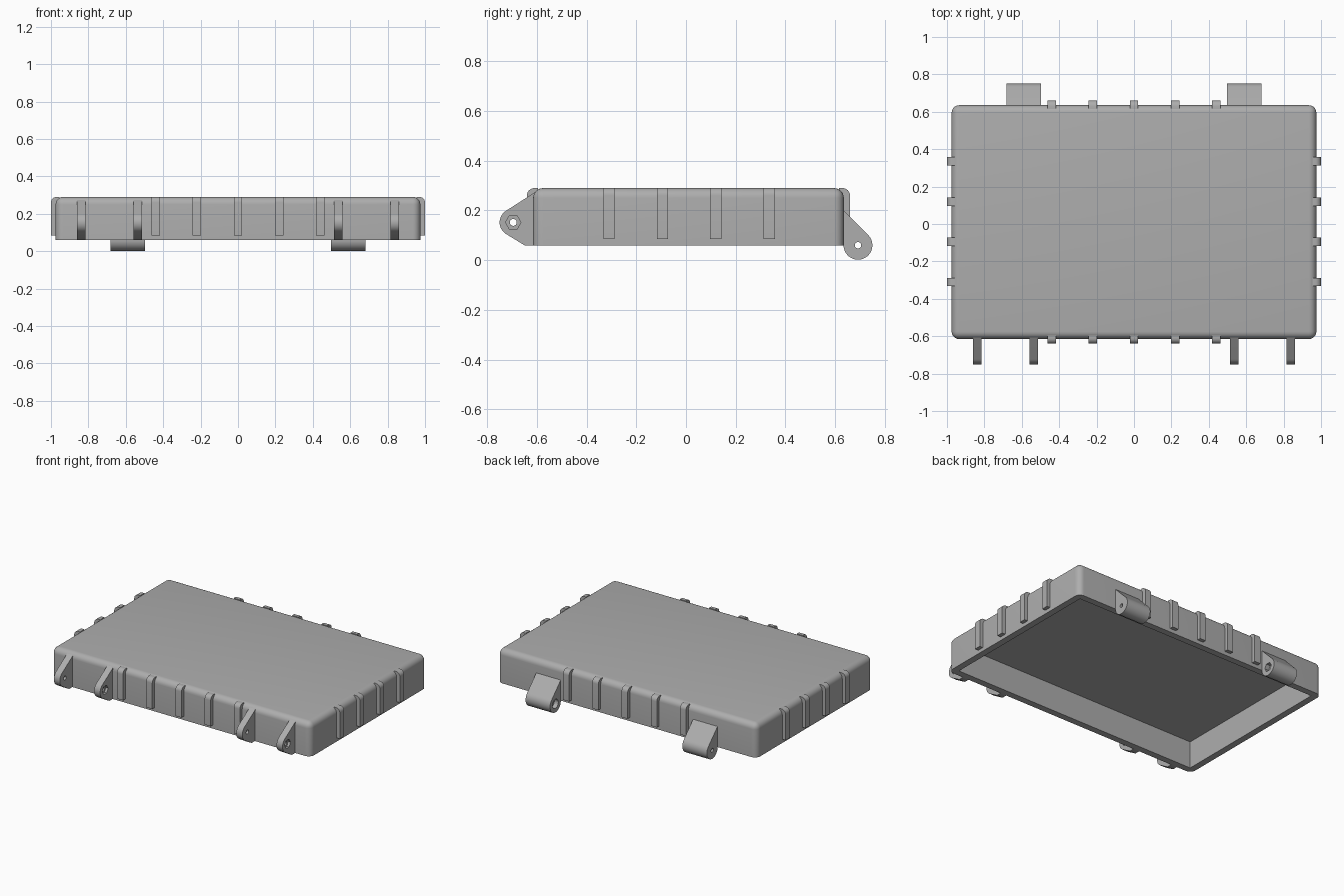
import bpy, bmesh, math

default = bpy.data.objects.get("Cube")
if default:
    bpy.data.objects.remove(default)

grey = bpy.data.materials.new("plain grey")
grey.use_nodes = True
COLOUR = (0.42, 0.42, 0.42, 1)
grey.diffuse_color = COLOUR
grey.node_tree.nodes["Principled BSDF"].inputs["Base Color"].default_value = COLOUR


def finish(bm, name):
    bmesh.ops.recalc_face_normals(bm, faces=bm.faces)
    mesh = bpy.data.meshes.new(name)
    bm.to_mesh(mesh)
    bm.free()
    mesh.materials.append(grey)
    ob = bpy.data.objects.new(name, mesh)
    bpy.context.collection.objects.link(ob)
    return ob


def smooth(ob):
    bpy.ops.object.select_all(action='DESELECT')
    ob.select_set(True)
    bpy.context.view_layer.objects.active = ob
    bpy.ops.object.shade_smooth_by_angle(angle=math.radians(35))


def cut(ob, cutter):
    mod = ob.modifiers.new("cut", 'BOOLEAN')
    mod.operation, mod.solver, mod.object = 'DIFFERENCE', 'EXACT', cutter
    bpy.context.view_layer.objects.active = ob
    bpy.ops.object.modifier_apply(modifier=mod.name)
    bpy.data.objects.remove(cutter)


def box(name, lo, hi, radius=0):
    """Box whose edges, except the bottom ring, are rounded."""
    bm = bmesh.new()
    bmesh.ops.create_cube(bm, size=1)
    for v in bm.verts:
        v.co = [(a + b) / 2 + c * (b - a) for a, b, c in zip(lo, hi, v.co)]
    if radius:
        edges = [e for e in bm.edges if max(v.co.z for v in e.verts) > lo[2] + 0.01]
        bmesh.ops.bevel(bm, geom=edges, offset=radius, segments=6,
                        profile=0.5, affect='EDGES')
    return finish(bm, name)


def prism(name, profile, x0, x1):
    """Extrude a (y, z) outline along x."""
    bm = bmesh.new()
    face = bm.faces.new([bm.verts.new((x0, y, z)) for y, z in profile])
    new = bmesh.ops.extrude_face_region(bm, geom=[face])["geom"]
    bmesh.ops.translate(bm, vec=(x1 - x0, 0, 0),
                        verts=[g for g in new if isinstance(g, bmesh.types.BMVert)])
    return finish(bm, name)


def arc(cy, cz, r, start, end, n):
    angles = [math.radians(start + (end - start) * i / n) for i in range(n + 1)]
    return [(cy + r * math.cos(a), cz + r * math.sin(a)) for a in angles]


def drill(ob, cy, cz, r, x0, x1, sides):
    cut(ob, prism("drill", arc(cy, cz, r, 0, 360, sides)[:-1], x0, x1))


# Tray: rounded lid shell, open underneath
X, FRONT, BACK, BASE, TOP, WALL = 0.975, -0.615, 0.635, 0.06, 0.29, 0.045
tray = box("tray_shell", (-X, FRONT, BASE), (X, BACK, TOP), 0.04)
cut(tray, box("cavity", (-X + WALL, FRONT + WALL, BASE - 0.1),
              (X - WALL, BACK - WALL, TOP - WALL)))
smooth(tray)

# Ribs: rounded upper corner, standing off each wall
def rib(name, wall, turn, along):
    outline = [(wall - 0.02, TOP), (wall - 0.02, 0.085), (wall + 0.025, 0.085)]
    outline += arc(wall - 0.005, TOP - 0.03, 0.03, 0, 90, 6)
    ob = prism(name, outline, -0.0225, 0.0225)
    ob.rotation_euler.z = math.radians(turn)
    ob.location = along
    smooth(ob)


for i in range(5):
    x = 0.22 * (i - 2)
    rib("back_rib", BACK, 0, (x, 0, 0))
    rib("front_rib", -FRONT, 180, (x, 0, 0))
for i in range(4):
    y = -0.31 + 0.215 * i
    rib("left_rib", X, -90, (0, y, 0))
    rib("right_rib", X, 90, (0, y, 0))

# Front lugs: tapered ears with a pin hole and an outer recess
EAR = [(FRONT + 0.01, 0.275), *arc(-0.695, 0.152, 0.055, 120, 240, 16),
       (-0.65, BASE), (FRONT + 0.01, BASE)]
for x, side in ((-0.838, -1), (-0.535, 1), (0.535, -1), (0.838, 1)):
    lug = prism("front_lug", EAR, x - 0.0225, x + 0.0225)
    drill(lug, -0.695, 0.152, 0.014, x - 0.1, x + 0.1, 16)
    drill(lug, -0.695, 0.152, 0.031, x + side * 0.005, x + side * 0.1,
          6 if side > 0 else 24)
    smooth(lug)

# Back lugs: wide hanging barrels with a pin hole and an inner recess
BARREL = [(BACK - 0.01, 0.2), (BACK, 0.2),
          *arc(0.692, 0.06, 0.058, 45, -180, 28), (BACK - 0.01, 0.06)]
for side in (-1, 1):
    x = side * 0.59
    lug = prism("back_lug", BARREL, x - 0.092, x + 0.092)
    drill(lug, 0.692, 0.06, 0.013, x - 0.2, x + 0.2, 16)
    drill(lug, 0.692, 0.06, 0.031, x - side * 0.062, x - side * 0.2,
          6 if side < 0 else 24)
    smooth(lug)
